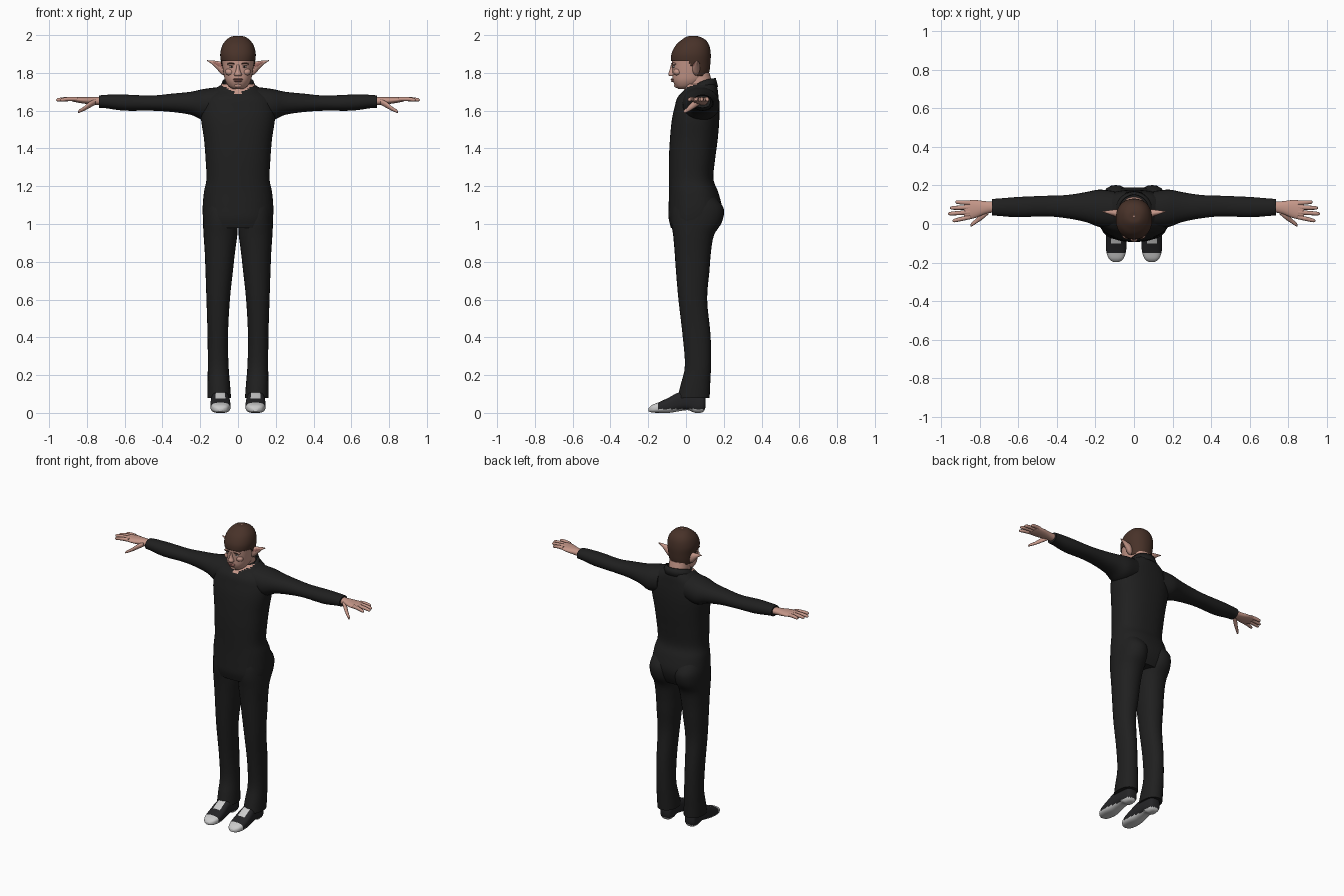
import bpy
import bmesh
from math import sin, cos, pi
from mathutils import Vector

cube = bpy.data.objects.get("Cube")
if cube:
    bpy.data.objects.remove(cube)


def material(name, r, g, b):
    mat = bpy.data.materials.new(name)
    mat.use_nodes = True
    mat.diffuse_color = (r, g, b, 1)
    bsdf = mat.node_tree.nodes["Principled BSDF"]
    bsdf.inputs["Base Color"].default_value = (r, g, b, 1)
    bsdf.inputs["Roughness"].default_value = 0.8
    return mat


CLOTH = material("black cloth", .014, .014, .014)
SKIN = material("skin", .56, .31, .25)
LIP = material("lip", .33, .14, .12)
HAIR = material("brown hair", .065, .032, .022)
WHITE = material("off white", .6, .6, .6)
LEATHER = material("black leather", .018, .018, .02)
EYE = material("dark eye", .03, .02, .015)


def finish(name, bm, mats, paint=None, mirror=False, thickness=0):
    """Turn a bmesh into a smooth shaded object, with optional mirrored twin."""
    bmesh.ops.recalc_face_normals(bm, faces=bm.faces)
    if paint:
        for face in bm.faces:
            face.material_index = paint(face.calc_center_median())
    mesh = bpy.data.meshes.new(name)
    bm.to_mesh(mesh)
    bm.free()
    obj = bpy.data.objects.new(name, mesh)
    bpy.context.collection.objects.link(obj)
    for mat in mats:
        mesh.materials.append(mat)
    bpy.ops.object.select_all(action="DESELECT")
    obj.select_set(True)
    bpy.context.view_layer.objects.active = obj
    bpy.ops.object.shade_smooth_by_angle(angle=0.9)
    if thickness:
        solid = obj.modifiers.new("thickness", "SOLIDIFY")
        solid.thickness = thickness
    if mirror:
        obj.modifiers.new("mirror", "MIRROR")
    return obj


def smooth_rows(rows, steps):
    """Catmull-Rom interpolation between the measured sections."""
    out = []
    for i in range(len(rows) - 1):
        a, b, c, d = (rows[max(0, min(len(rows) - 1, i + k))] for k in (-1, 0, 1, 2))
        for s in range(steps):
            t = s / steps
            out.append([q + t / 2 * (r - p + t * (2 * p - 5 * q + 4 * r - e + t * (3 * (q - r) + e - p)))
                        for p, q, r, e in zip(a, b, c, d)])
    return out + [rows[-1]]


def loft(name, axis, rows, mats, n=24, steps=4, power=2.2, keep=None, grow=0, **options):
    """Skin sections (position, u min, u max, v min, v max) along an axis."""
    bm = bmesh.new()
    rings = []
    for t, u0, u1, v0, v1 in smooth_rows(rows, steps):
        ring = []
        for i in range(n):
            a = 2 * pi * i / n
            c, s = cos(a), sin(a)
            k = (abs(c) ** power + abs(s) ** power) ** (-1 / power)
            u = (u0 + u1) / 2 + ((u1 - u0) / 2 + grow) * c * k
            v = (v0 + v1) / 2 + ((v1 - v0) / 2 + grow) * s * k
            place = {"x": (t, u, v), "y": (u, t, v), "z": (u, v, t)}
            ring.append(bm.verts.new(place[axis]))
        rings.append(ring)
    for low, high in zip(rings, rings[1:]):
        for i in range(n):
            j = (i + 1) % n
            bm.faces.new((low[i], low[j], high[j], high[i]))
    bm.faces.new(rings[0])
    bm.faces.new(rings[-1])
    if keep:
        drop = [f for f in bm.faces if not keep(f.calc_center_median())]
        bmesh.ops.delete(bm, geom=drop, context="FACES")
    return finish(name, bm, mats, **options)


def ball(name, place, size, mat, mirror=False):
    bm = bmesh.new()
    bmesh.ops.create_uvsphere(bm, u_segments=16, v_segments=10, radius=1)
    bmesh.ops.scale(bm, vec=Vector(size), verts=bm.verts)
    bmesh.ops.translate(bm, vec=Vector(place), verts=bm.verts)
    return finish(name, bm, [mat], mirror=mirror)


def symmetric(rows):
    return [(z, -w, w, front, back) for z, w, front, back in rows]


# Shirt body, with the open neck showing skin
torso = symmetric([
    (.98, .176, -.08, .155), (1.03, .185, -.092, .18), (1.09, .187, -.092, .19),
    (1.17, .18, -.09, .17), (1.24, .167, -.09, .145), (1.35, .172, -.09, .155),
    (1.45, .18, -.085, .168), (1.55, .195, -.075, .176), (1.62, .195, -.06, .176),
    (1.67, .175, -.045, .172), (1.71, .13, -.01, .168), (1.74, .085, 0, .16)])
loft("shirt_body", "z", torso, [CLOTH, SKIN], n=48, steps=5, power=2.4,
     paint=lambda p: int(p.z > 1.683 + .6 * abs(p.x) and p.y < .06))

# Sleeves
sleeve = [(.1, -.02, .17, 1.56, 1.725), (.18, -.015, .178, 1.55, 1.715),
          (.25, .01, .165, 1.578, 1.7), (.35, .03, .15, 1.593, 1.69),
          (.46, .04, .146, 1.6, 1.68), (.6, .035, .14, 1.6, 1.685),
          (.7, .042, .132, 1.613, 1.684), (.735, .045, .13, 1.615, 1.68)]
loft("sleeve", "x", sleeve, [CLOTH], mirror=True)

# Trouser legs, flaring at the hem
leg = [(1.14, .01, .175, -.06, .16), (1.08, .004, .184, -.075, .2),
       (1.01, .002, .185, -.078, .19), (.94, .004, .182, -.068, .148),
       (.85, .016, .176, -.06, .132), (.75, .027, .172, -.053, .124), (.6, .043, .167, -.04, .112),
       (.41, .053, .161, -.018, .13), (.25, .05, .16, -.006, .132),
       (.15, .042, .161, -.028, .128), (.08, .037, .161, -.045, .125)]
loft("trouser_leg", "z", leg, [CLOTH], mirror=True)

# Neck and raised collar
loft("neck", "z", symmetric([(1.68, .07, .0, .145), (1.73, .066, -.002, .142),
                             (1.8, .064, .0, .125)]), [SKIN])
bm = bmesh.new()
low, high = [], []
for i in range(40):
    a = 2 * pi * i / 40
    f = (1 - sin(a)) / 2
    low.append(bm.verts.new((.105 * cos(a), .07 + .1 * sin(a), 1.725 - .04 * f)))
    high.append(bm.verts.new((.083 * cos(a), .073 + .085 * sin(a), 1.772 - .085 * f * f)))
for i in range(40):
    j = (i + 1) % 40
    bm.faces.new((low[i], low[j], high[j], high[i]))
finish("collar", bm, [CLOTH], thickness=.008)

# Head and hair cap
head = symmetric([
    (1.715, .028, -.04, .02), (1.73, .05, -.056, .06), (1.76, .068, -.07, .1),
    (1.8, .077, -.072, .117), (1.85, .084, -.074, .124), (1.9, .089, -.072, .126),
    (1.945, .078, -.05, .118), (1.975, .056, -.018, .098), (1.992, .03, .01, .065),
    (1.995, .004, .035, .045)])
loft("head", "z", head, [SKIN], n=40, steps=6)
loft("hair", "z", head, [HAIR], n=64, steps=8, grow=.005, thickness=.004,
     keep=lambda p: p.z > 1.862 or (p.y > .02 and p.z > 1.835) or (p.y > .06 and p.z > 1.785))

# Face
loft("nose", "z", symmetric([(1.845, .007, -.079, -.05), (1.815, .011, -.087, -.05),
                             (1.793, .02, -.094, -.05), (1.783, .016, -.088, -.05)]), [SKIN], n=16)
ball("brow_ridge", (.034, -.062, 1.847), (.026, .014, .008), SKIN, True)
ball("eyebrow", (.035, -.067, 1.849), (.02, .012, .004), HAIR, True)
ball("eye_white", (.033, -.063, 1.832), (.013, .008, .005), WHITE, True)
ball("iris", (.033, -.067, 1.832), (.005, .006, .005), EYE, True)
ball("cheek", (.042, -.045, 1.805), (.026, .022, .02), SKIN, True)
ball("upper_lip", (0, -.068, 1.766), (.026, .014, .005), LIP)
ball("lower_lip", (0, -.067, 1.757), (.022, .014, .006), LIP)
ball("chin", (0, -.046, 1.734), (.024, .018, .014), SKIN)

# Pointed ears with a darker hollow in front
ear = [(.07, .035, .07, 1.785, 1.85), (.09, .035, .075, 1.795, 1.86),
       (.108, .042, .074, 1.815, 1.862), (.135, .052, .07, 1.844, 1.866),
       (.163, .062, .066, 1.863, 1.867)]
loft("ear", "x", ear, [SKIN], n=16, mirror=True)
hollow = [(.088, .034, .05, 1.812, 1.848), (.105, .04, .052, 1.83, 1.854),
          (.13, .05, .056, 1.85, 1.86)]
loft("ear_hollow", "x", hollow, [LIP], n=12, mirror=True)

# Hands: palm, four fingers and thumb
palm = [(.72, .062, .116, 1.628, 1.672), (.77, .052, .118, 1.632, 1.672),
        (.82, .032, .124, 1.638, 1.672), (.86, .024, .122, 1.645, 1.672),
        (.88, .03, .116, 1.65, 1.67)]
loft("palm", "x", palm, [SKIN], mirror=True)
for name, root, tip, end in [("index", .036, .016, .94), ("middle", .061, .053, .963),
                             ("ring", .086, .083, .953), ("little", .109, .114, .925)]:
    rows = []
    for t, r in ((0, .0115), (.5, .011), (.9, .009), (1, .003)):
        y, z = root + (tip - root) * t, 1.661 + .012 * t * (.6 - t)
        rows.append((.85 + (end - .85) * t, y - r, y + r, z - r, z + r))
    loft(name + "_finger", "x", rows, [SKIN], n=12, mirror=True)
thumb = [(.755, .05, .085, 1.632, 1.662), (.785, .024, .058, 1.615, 1.648),
         (.815, .004, .03, 1.599, 1.622), (.84, -.012, .008, 1.589, 1.606),
         (.847, -.012, -.004, 1.589, 1.596)]
loft("thumb", "x", thumb, [SKIN], n=12, mirror=True)


# Two tone shoes: white toe, tongue and sole, black sides
def shoe_paint(p):
    if p.z < .02 or p.y < -.145:
        return 0
    tongue = abs(p.x - .093) < .026 and -.105 < p.y < .02 and p.z > .045
    return 0 if tongue else 1


shoe = [(.103, .07, .116, .03, .085), (.09, .055, .13, .005, .1), (.05, .05, .135, .0, .11),
        (.01, .048, .138, .014, .115), (-.04, .044, .143, .008, .108), (-.09, .04, .146, .0, .082),
        (-.14, .041, .144, .0, .058), (-.18, .055, .13, .002, .042), (-.198, .078, .106, .008, .025)]
loft("shoe", "y", shoe, [WHITE, LEATHER], n=40, steps=5, power=2.8, mirror=True, paint=shoe_paint)
